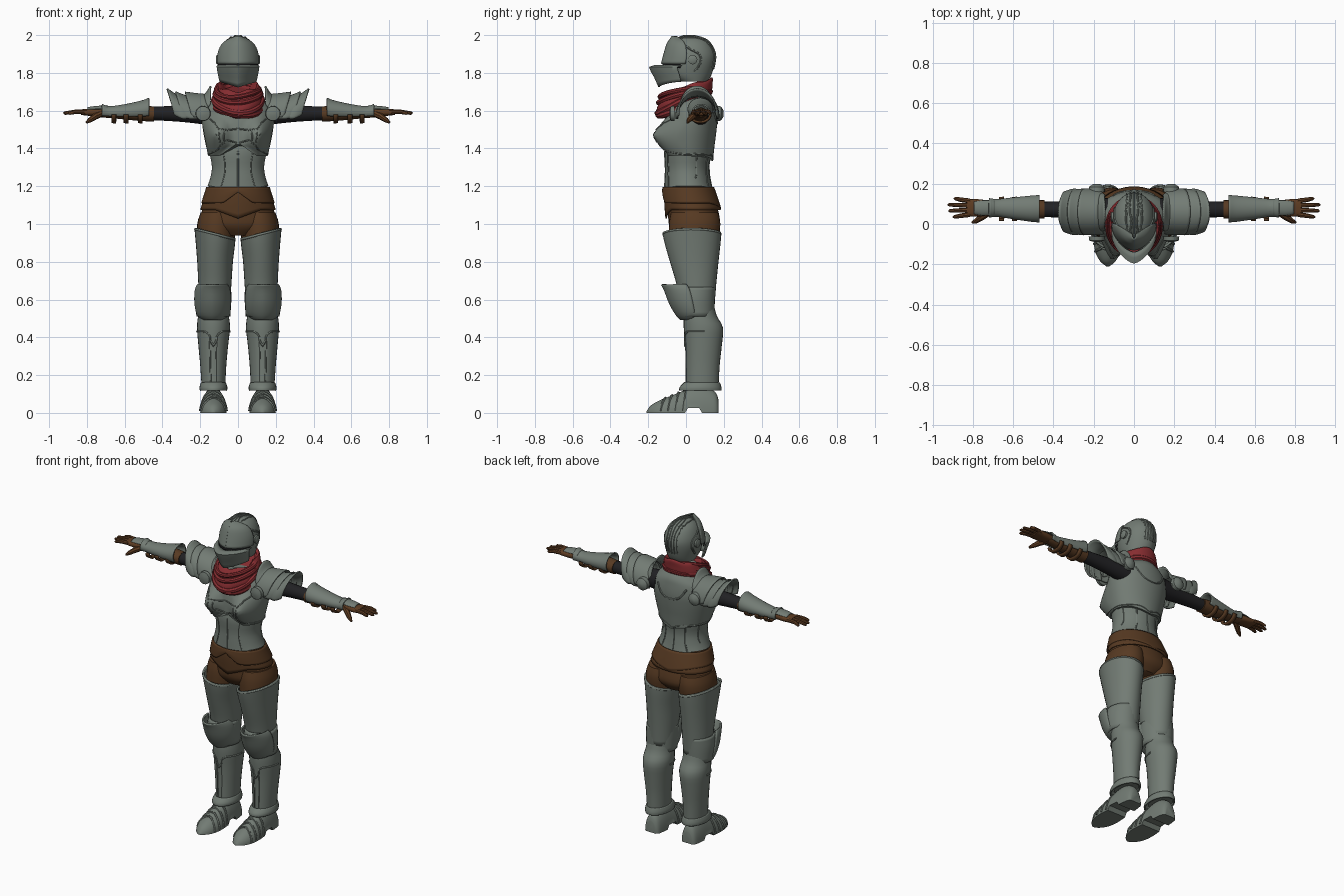
import bpy, bmesh, math
from mathutils import Vector, Quaternion
from mathutils.bvhtree import BVHTree

cube = bpy.data.objects.get("Cube")
if cube:
    bpy.data.objects.remove(cube)


def material(name, rgb, rough=0.6):
    mat = bpy.data.materials.new(name)
    mat.use_nodes = True
    mat.diffuse_color = (*rgb, 1)
    shader = mat.node_tree.nodes["Principled BSDF"]
    shader.inputs["Base Color"].default_value = (*rgb, 1)
    shader.inputs["Roughness"].default_value = rough
    return mat


STEEL = material("grey green steel", (0.17, 0.2, 0.175))
LEATHER = material("brown leather", (0.095, 0.042, 0.016))
GLOVE = material("glove brown", (0.11, 0.045, 0.016))
CLOTH = material("red cloth", (0.24, 0.026, 0.03))
BLACK = material("black padding", (0.015, 0.015, 0.017))


def finish(name, bm, mat, thick=0, mirror=False):
    """Turn a bmesh into a smooth shaded object with optional shell and mirror."""
    bmesh.ops.recalc_face_normals(bm, faces=bm.faces)
    mesh = bpy.data.meshes.new(name)
    bm.to_mesh(mesh)
    bm.free()
    mesh.materials.append(mat)
    obj = bpy.data.objects.new(name, mesh)
    bpy.context.collection.objects.link(obj)
    bpy.ops.object.select_all(action='DESELECT')
    bpy.context.view_layer.objects.active = obj
    obj.select_set(True)
    bpy.ops.object.shade_smooth_by_angle(angle=math.radians(38))
    if thick:
        shell = obj.modifiers.new("Shell", 'SOLIDIFY')
        shell.thickness, shell.offset = thick, 0
    if mirror:
        obj.modifiers.new("Mirror", 'MIRROR').use_mirror_merge = False
    return obj


def spline(rows, sub):
    """Catmull-Rom interpolation between rows of numbers."""
    out, last = [], len(rows) - 1
    for i in range(last):
        near = rows[max(i - 1, 0)], rows[i], rows[i + 1], rows[min(i + 2, last)]
        for step in range(sub):
            t = step / sub
            out.append([q + t / 2 * (r - p + t * (2 * p - 5 * q + 4 * r - s + t * (3 * (q - r) + s - p)))
                        for p, q, r, s in zip(*near)])
    return out + [rows[-1]]


def skin(bm, loops, wrap, cap):
    for a, b in zip(loops, loops[1:]):
        for i in range(len(a) if wrap else len(a) - 1):
            j = (i + 1) % len(a)
            bm.faces.new((a[i], a[j], b[j], b[i]))
    if cap and wrap:
        bm.faces.new(loops[0])
        bm.faces.new(loops[-1])


def loft(name, mat, rows, axis='z', n=28, power=2, arc=None, sub=3, warp=None, thick=0, mirror=False):
    """Rows are (position, low, high, low, high) extents of rings along an axis."""
    bm, loops = bmesh.new(), []
    a0, a1 = arc or (0, 360)
    for t, u0, u1, v0, v1 in spline(rows, sub):
        ring = []
        for i in range(n if arc is None else n + 1):
            a = math.radians(a0 + (a1 - a0) * i / n)
            c, s = math.cos(a), math.sin(a)
            u = (u0 + u1) / 2 + (u1 - u0) / 2 * math.copysign(abs(c) ** (2 / power), c)
            v = (v0 + v1) / 2 + (v1 - v0) / 2 * math.copysign(abs(s) ** (2 / power), s)
            co = Vector({'z': (u, v, t), 'x': (t, u, v), 'y': (u, t, v)}[axis])
            if warp:
                warp(co)
            ring.append(bm.verts.new(co))
        loops.append(ring)
    skin(bm, loops, arc is None, not thick)
    return finish(name, bm, mat, thick, mirror)


def tube(name, mat, pts, radii, n=8, mirror=False, closed=False):
    """Round bar along a path; radii is one number or one per point."""
    bm, loops, turn, old = bmesh.new(), [], Quaternion(), Vector((0, 0, 1))
    pts = [Vector(p) for p in pts]
    for i, p in enumerate(pts):
        ahead = pts[(i + 1) % len(pts)] if closed else pts[min(i + 1, len(pts) - 1)]
        way = (ahead - pts[i - 1 if closed else max(i - 1, 0)]).normalized()
        turn, old = old.rotation_difference(way) @ turn, way
        r = radii[i] if isinstance(radii, (list, tuple)) else radii
        angles = [math.tau * k / n for k in range(n)]
        loops.append([bm.verts.new(p + turn @ Vector((r * math.cos(a), r * math.sin(a), 0))) for a in angles])
    skin(bm, loops + loops[:1] if closed else loops, True, not closed)
    return finish(name, bm, mat, 0, mirror)


def seam(name, target, pts, mirror=True, r=0.004, mat=STEEL):
    """Raised edge that follows the surface of another part."""
    tree = BVHTree.FromPolygons([v.co for v in target.data.vertices], [p.vertices for p in target.data.polygons])
    tube(name, mat, [tree.find_nearest(Vector(p))[0] for p in spline(pts, 6)], r, 6, mirror)


def sym(rows):
    return [(z, -w, w, front, back) for z, w, front, back in rows]


def tent(value, width):
    return max(0, 1 - abs(value) / width)


# Torso: breastplate with two pointed cups, then the waist plate
def chest_shape(co):
    if co.y < 0:
        reach = math.hypot((abs(co.x) - 0.115) / 0.085, (co.z - 1.47) / 0.11)
        co.y -= 0.085 * max(0, 1 - reach)
        co.z += 0.07 * tent(co.x, 0.1) * tent(co.z - 1.36, 0.06)
    else:
        co.z -= 0.03 * tent(co.x, 0.12) * tent(co.z - 1.36, 0.06)


def waist_shape(co):
    side = 0.045 if co.y < 0 else 0.02
    co.z -= side * tent(co.x, 0.13) * tent(co.z - 1.2, 0.05)


chest = loft("breastplate", STEEL, sym([
    (1.36, .157, -.122, .142), (1.43, .173, -.125, .153), (1.5, .186, -.122, .162), (1.56, .19, -.112, .166),
    (1.62, .175, -.092, .16), (1.66, .13, -.075, .15), (1.7, .08, -.06, .12)]), n=64, sub=5, warp=chest_shape)
waist = loft("waist_plate", STEEL, sym([
    (1.2, .162, -.115, .14), (1.24, .148, -.111, .128), (1.3, .138, -.108, .12), (1.38, .15, -.113, .132),
    (1.44, .15, -.1, .13)]), n=48, warp=waist_shape)
seam("breast_line", chest, [(0, -.2, 1.51), (.06, -.2, 1.53), (.12, -.2, 1.545), (.18, -.1, 1.58)])
seam("breast_lower_edge", chest, [(.01, -.2, 1.43), (.09, -.2, 1.37), (.15, -.08, 1.37), (.16, .05, 1.37)])
seam("back_lower_edge", chest, [(0, .2, 1.335), (.08, .2, 1.355), (.16, .05, 1.37)])
seam("back_yoke", chest, [(0, .2, 1.53), (.07, .2, 1.55), (.13, .2, 1.62)], r=.006)
for x in (.04, .085):
    seam("chest_rib", chest, [(x, -.2, 1.5), (x + .01, -.2, 1.46), (x + .005, -.2, 1.4)])
seam("waist_centre", waist, [(0, -.2, 1.17), (0, -.2, 1.4)], False)
seam("waist_back_centre", waist, [(0, .2, 1.2), (0, .2, 1.34)], False)
for y in (-.15, .04, .17):
    seam("waist_rib", waist, [(.12, y, 1.2), (.1, y, 1.29), (.11, y, 1.38)])

# Shorts, belt flaps and apron
loft("shorts", LEATHER, sym([
    (1.21, .15, -.1, .125), (1.12, .175, -.1, .155), (1.05, .196, -.095, .175), (.99, .205, -.088, .178),
    (.94, .1, -.05, .14)]))
loft("shorts_leg", LEATHER, [(1.06, .02, .198, -.08, .17), (1, .01, .216, -.09, .182), (.9, .02, .218, -.09, .17)],
     mirror=True)


def belt_shape(co):
    drop = tent(co.z - 1.11, 0.08)
    co.z += drop * (0.06 * tent(co.x, 0.08) if co.y < 0 else -0.03 * tent(co.x, 0.15))


def apron_shape(co):
    if co.y < 0:
        co.z -= 0.05 * tent(co.x, 0.12) * tent(co.z - 1.07, 0.06)


loft("belt_flaps", LEATHER, sym([(1.195, .163, -.118, .143), (1.15, .177, -.122, .165), (1.11, .19, -.12, .182)]),
     n=48, warp=belt_shape, thick=.01)
loft("apron", LEATHER, sym([(1.19, .156, -.11, .14), (1.13, .178, -.112, .166), (1.075, .196, -.105, .182)]),
     n=48, warp=apron_shape, thick=.008)

# Helmet: skull, upper visor, beak and comb ridges
skull = loft("helmet_skull", STEEL, sym([
    (1.755, .08, -.04, .115), (1.79, .092, -.09, .135), (1.85, .104, -.105, .152), (1.9, .102, -.105, .155),
    (1.95, .083, -.08, .133), (1.98, .055, -.05, .1), (1.997, .014, -.01, .04)]), n=36)
visor = loft("upper_visor", STEEL, sym([
    (1.848, .108, -.128, .11), (1.9, .105, -.115, .11), (1.95, .084, -.1, .08), (1.975, .05, -.085, .03),
    (1.992, .008, -.073, -.03)]), power=1.7, arc=(175, 365), thick=.008)
loft("eye_slit", BLACK, sym([(1.825, .105, -.122, .09), (1.855, .106, -.122, .09)]), power=1.7, arc=(190, 350),
     sub=1, thick=.006)


def beak_shape(co):
    co.z -= 0.03 * tent(co.x, 0.1) * tent(co.z - 1.755, 0.06)


beak = loft("visor_beak", STEEL, sym([
    (1.755, .094, -.142, .08), (1.79, .102, -.165, .085), (1.83, .109, -.192, .09), (1.838, .108, -.14, .09)]),
    power=1.55, arc=(175, 365), sub=2, warp=beak_shape, thick=.008)
for x in (-.07, -.035, 0, .035, .07):
    comb = [math.radians(a) for a in range(-20, 121, 20)]
    seam("comb_ridge", skull, [(x, .02 + .2 * math.cos(a), 1.87 + .2 * math.sin(a)) for a in comb], False, .005)
seam("visor_side_edge", skull, [(.06, -.05, 1.97), (.1, .02, 1.93), (.12, .08, 1.9), (.12, .085, 1.85), (.12, .05, 1.8)],
     r=.006)
seam("visor_keel", visor, [(0, -.2, 1.86), (0, -.2, 1.92), (0, -.1, 1.985)], False, .005)
tube("visor_pivot", STEEL, [(.09, .035, 1.87), (.112, .035, 1.87), (.117, .035, 1.87)], [.025, .025, .016], 16, True)


# Scarf: wrapped body and heavy folds, higher at the back
def scarf_shape(co):
    a = math.atan2(co.y, co.x)
    co.z += 0.3 * co.y + 0.006 * math.sin(5 * a)
    co.x *= 1 + 0.03 * math.sin(3 * a + co.z * 60)


loft("scarf", CLOTH, sym([
    (1.6, .09, -.12, .1), (1.625, .125, -.15, .13), (1.66, .132, -.155, .138), (1.69, .13, -.14, .14),
    (1.72, .115, -.11, .142), (1.73, .1, -.09, .13), (1.7, .075, -.07, .1)]), n=48, warp=scarf_shape)
for k in range(4):
    ring = []
    for i in range(40):
        a = math.tau * i / 40
        grow = 0.126 - 0.006 * abs(k - 1)
        y = -.012 + (grow + .012) * math.sin(a)
        lean = 0.32 + 0.1 * math.sin(k * 2)
        ring.append((grow * math.cos(a), y, 1.625 + .03 * k + lean * y + .008 * math.sin(2 * a + k)))
    tube("scarf_fold", CLOTH, ring, .019 - .002 * k, 8, closed=True)


# Shoulders: overlapping lames, collar guard and round discs
def lean_out(co):
    co.x += (co.z - 1.66) * 0.28


for i, (x0, x1, top) in enumerate([(.17, .27, 1.685), (.235, .32, 1.675), (.285, .36, 1.68)]):
    loft("shoulder_lame", STEEL, [(x0, -.045, .165, 1.46, top), ((x0 + x1) / 2, -.052, .172, 1.45, top + .005),
                                  (x1, -.05 + i * .006, .172 - i * .006, 1.46, top + .012 + i * .012)],
         'x', arc=(-5, 185), warp=lean_out, thick=.008, mirror=True)
loft("collar_guard", STEEL, [(.145, -.03, .145, 1.5, 1.73), (.17, -.04, .16, 1.47, 1.69), (.2, -.045, .165, 1.46, 1.675)],
     'x', arc=(10, 170), thick=.008, mirror=True)
for y, back in ((-.062, -.082), (.16, .185)):
    tube("shoulder_disc", STEEL, [(.185, y, 1.585), (.185, back, 1.585), (.185, back * 1.08, 1.585)],
         [.04, .038, .015], 20, True)

# Arms: padding, elbow leather, bracer, straps
loft("padded_sleeve", BLACK, [(.13, .02, .13, 1.52, 1.65), (.3, .03, .115, 1.54, 1.63), (.47, .035, .11, 1.55, 1.62)],
     'x', n=18, mirror=True)
loft("forearm_leather", LEATHER, [(.445, .028, .118, 1.542, 1.622), (.52, .028, .12, 1.545, 1.63),
                                  (.62, .038, .12, 1.555, 1.62), (.73, .05, .112, 1.565, 1.615)], 'x', n=18, mirror=True)
bracer = loft("bracer", STEEL, [
    (.47, .012, .14, 1.55, 1.665), (.51, .015, .137, 1.55, 1.65), (.6, .028, .128, 1.555, 1.63),
    (.68, .04, .12, 1.56, 1.62), (.72, .035, .125, 1.56, 1.632)], 'x', arc=(-35, 215), thick=.008, mirror=True)
for y in (.05, .1):
    seam("bracer_edge", bracer, [(.48, y, 1.67), (.6, y, 1.65), (.71, y, 1.64)])
for x in (.505, .58, .645):
    loft("bracer_strap", LEATHER, [(x, .02, .13, 1.538, 1.62), (x + .025, .022, .128, 1.54, 1.62)], 'x',
         arc=(180, 360), sub=1, thick=.012, mirror=True)

# Hands: palm, back plate, fingers, thumb
loft("palm", GLOVE, [(.7, .05, .112, 1.57, 1.612), (.76, .038, .122, 1.57, 1.612), (.83, .036, .126, 1.577, 1.607)],
     'x', n=16, power=2.6, mirror=True)
loft("hand_plate", STEEL, [(.69, .045, .117, 1.575, 1.626), (.75, .042, .118, 1.58, 1.622), (.795, .05, .11, 1.58, 1.616)],
     'x', arc=(20, 160), thick=.006, mirror=True)
for k, tip in enumerate((.9, .922, .925, .895)):
    y = .047 + .0225 * k
    spread = (k - 1.5) * .008
    tube("finger", GLOVE, [(.815, y, 1.594), (.86, y + spread / 2, 1.594), (tip - .008, y + spread, 1.587),
                           (tip, y + spread, 1.586)], [.0125, .0115, .009, .004], 8, True)
tube("thumb", GLOVE, [(.715, .06, 1.588), (.755, .035, 1.57), (.785, .015, 1.55), (.803, .007, 1.536)],
     [.016, .017, .013, .006], 8, True)


# Legs: thigh plate, knee guard, shin plate, ankle cuff
def thigh_shape(co):
    co.z += 0.25 * (co.x - 0.13) * tent(co.z - .955, 0.15)


thigh = loft("thigh_plate", STEEL, [
    (.955, .018, .226, -.12, .182), (.9, .022, .22, -.108, .178), (.8, .032, .211, -.08, .167),
    (.68, .04, .205, -.045, .155), (.55, .05, .2, -.02, .145)], n=32, warp=thigh_shape, thick=.01, mirror=True)
for x in (.07, .18):
    seam("thigh_ridge", thigh, [(x, -.2, .94), (x, -.15, .8), (x + .005, -.1, .7)])
ring = [(.122 + .105 * math.cos(a), .03 + .152 * math.sin(a)) for a in (math.radians(d) for d in range(0, 361, 15))]
seam("thigh_rim", thigh, [(x, y, .945 + .25 * (x - .13)) for x, y in ring], r=.007)
loft("knee_band", STEEL, [(.665, .042, .215, -.05, .15), (.6, .04, .222, -.055, .148), (.51, .046, .215, -.03, .145)],
     thick=.01, mirror=True)
loft("knee_guard", STEEL, [
    (.68, .06, .21, -.128, .1), (.65, .046, .224, -.112, .12), (.58, .042, .226, -.085, .13),
    (.52, .055, .212, -.05, .12), (.495, .085, .18, -.025, .08)], power=1.75, arc=(170, 370), thick=.01, mirror=True)
shin = loft("shin_plate", STEEL, [
    (.56, .052, .206, .01, .15), (.51, .048, .212, -.01, .165), (.45, .042, .217, -.012, .196),
    (.36, .052, .21, -.004, .19), (.25, .062, .2, 0, .178), (.13, .068, .192, 0, .172)], mirror=True)
for x in (.09, .17):
    seam("shin_ridge", shin, [(x, -.1, .4), (x, -.1, .28), (x, -.1, .15)])
seam("shin_collar", shin, [(.03, .1, .43), (.07, -.05, .42), (.13, -.08, .35), (.19, -.05, .42), (.23, .1, .43)], r=.006)
loft("ankle_cuff", STEEL, [(.16, .068, .192, -.006, .176), (.135, .06, .2, -.03, .184), (.118, .062, .198, -.032, .184)],
     thick=.008, mirror=True)


# Feet: pointed armoured shoe with an arch and lapped toe plates
def sole_shape(co):
    co.z = max(0.025 if 0 <= co.y <= 0.075 else 0, co.z)


shoe = loft("armoured_shoe", STEEL, [
    (.172, .095, .165, -.07, .07), (.155, .08, .18, -.11, .11), (.1, .072, .188, -.14, .14), (.04, .068, .192, -.14, .14),
    (-.02, .063, .197, -.115, .115), (-.08, .06, .2, -.09, .09), (-.14, .068, .192, -.066, .066),
    (-.185, .092, .168, -.04, .04), (-.21, .122, .138, -.008, .008)], 'y', n=32, sub=4, warp=sole_shape, mirror=True)
for y in (-.02, -.06, -.1, -.14):
    fan = [math.radians(d) for d in range(5, 176, 17)]
    seam("toe_plate_edge", shoe, [(.13 + .07 * math.cos(a), y + .015 * math.sin(a), .12 * math.sin(a)) for a in fan],
         r=.007)
